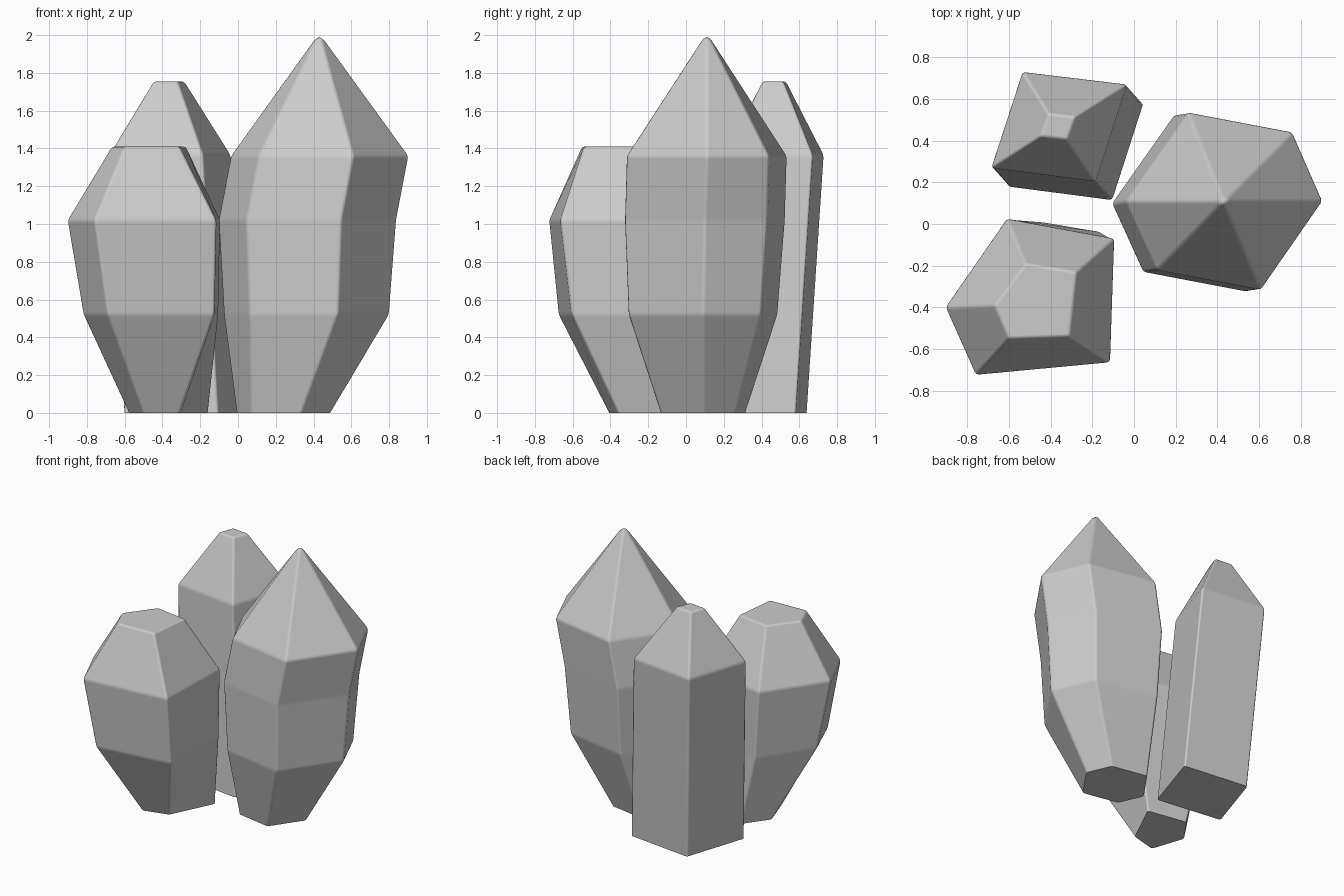
import bpy, bmesh

if "Cube" in bpy.data.objects:
    bpy.data.objects.remove(bpy.data.objects["Cube"])

def affine(shape, centre, scale, z):
    # one horizontal ring of a crystal, made from its cross-section
    return [(centre[0] + x * scale, centre[1] + y * scale, z) for x, y in shape]

def at(points, z):
    return [(x, y, z) for x, y in points]

def crystal(name, rings, apex=None):
    bm = bmesh.new()
    loops = [[bm.verts.new(p) for p in ring] for ring in rings]
    n = len(loops[0])
    bm.faces.new(loops[0][::-1])
    for low, high in zip(loops, loops[1:]):
        for i in range(n):
            j = (i + 1) % n
            bm.faces.new((low[i], low[j], high[j], high[i]))
    if apex:
        tip = bm.verts.new(apex)
        for i in range(n):
            bm.faces.new((loops[-1][i], loops[-1][(i + 1) % n], tip))
    else:
        bm.faces.new(loops[-1])
    bmesh.ops.recalc_face_normals(bm, faces=bm.faces)
    # soften every edge except the cut base
    weight = bm.edges.layers.float.new("bevel_weight_edge")
    for e in bm.edges:
        e[weight] = 0.0 if all(v.co.z < 0.001 for v in e.verts) else 1.0
    for f in bm.faces:
        f.smooth = True
    for e in bm.edges:
        e.smooth = e[weight] > 0.5
    mesh = bpy.data.meshes.new(name)
    bm.to_mesh(mesh)
    bm.free()
    ob = bpy.data.objects.new(name, mesh)
    bpy.context.collection.objects.link(ob)
    bev = ob.modifiers.new("soft_edges", 'BEVEL')
    bev.limit_method = 'WEIGHT'
    bev.width = 0.014
    bev.segments = 2
    bev.harden_normals = True
    return ob

# tall six-sided crystal with a pointed tip
hexagon = [(-0.47, 0), (-0.32, -0.33), (0.18, -0.425), (0.475, 0), (0.33, 0.33), (-0.17, 0.425)]
crystal("tall_crystal", [
    affine(hexagon, (0.24, 0.09), 0.53, 0),
    affine(hexagon, (0.36, 0.09), 0.93, 0.52),
    affine(hexagon, (0.365, 0.10), 1.0, 1.02),
    affine(hexagon, (0.43, 0.11), 1.0, 1.36),
], apex=(0.43, 0.11, 2.015))

# short five-sided crystal with a wide flat top
crystal("short_crystal", [
    at([(-0.58, -0.17), (-0.50, -0.41), (-0.31, -0.36), (-0.155, -0.04), (-0.45, 0.01)], 0),
    at([(-0.82, -0.36), (-0.69, -0.675), (-0.125, -0.605), (-0.105, -0.07), (-0.575, 0.02)], 0.52),
    at([(-0.905, -0.40), (-0.76, -0.725), (-0.115, -0.665), (-0.095, -0.07), (-0.61, 0.025)], 1.02),
    at([(-0.67, -0.39), (-0.60, -0.55), (-0.31, -0.54), (-0.275, -0.23), (-0.52, -0.19)], 1.41),
])

# leaning four-sided crystal with a small flat top
square = [(-0.685, 0.27), (-0.185, 0.205), (-0.035, 0.67), (-0.535, 0.73)]
crystal("back_crystal", [
    affine(square, (0.08, -0.09), 1.0, 0),
    at(square, 1.365),
    at([(-0.45, 0.42), (-0.32, 0.405), (-0.28, 0.515), (-0.41, 0.53)], 1.755),
])
